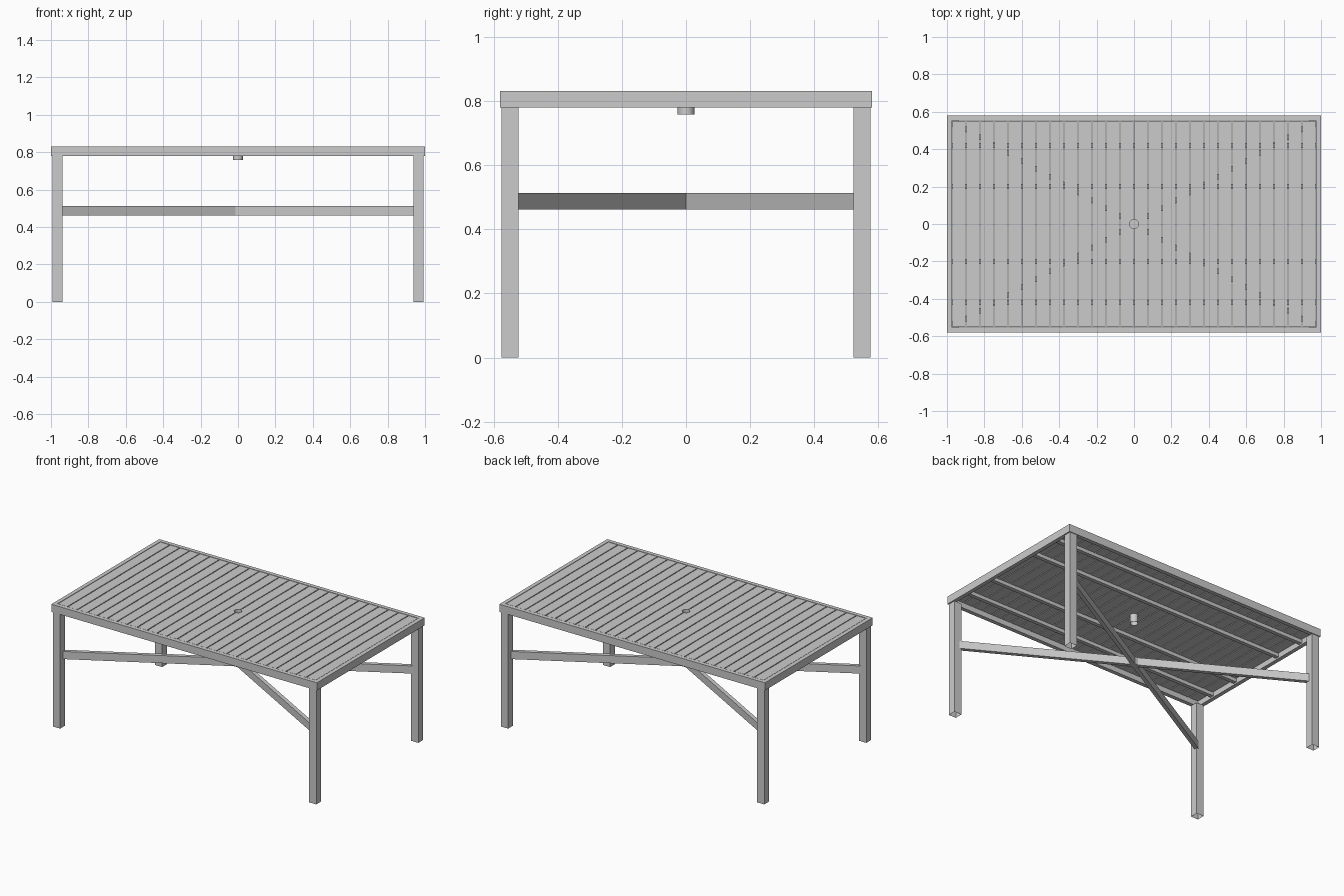
import bpy, bmesh, math
from mathutils import Matrix

if "Cube" in bpy.data.objects:
    bpy.data.objects.remove(bpy.data.objects["Cube"])

grey = bpy.data.materials.new("light grey")
grey.diffuse_color = (0.6, 0.6, 0.6, 1)
grey.use_nodes = True
grey.node_tree.nodes["Principled BSDF"].inputs["Base Color"].default_value = grey.diffuse_color


def finish(name, bm):
    mesh = bpy.data.meshes.new(name)
    bm.to_mesh(mesh)
    bm.free()
    mesh.materials.append(grey)
    obj = bpy.data.objects.new(name, mesh)
    bpy.context.collection.objects.link(obj)
    return obj


def box(name, x0, x1, y0, y1, z0, z1, turn=0.0, open_bottom=False):
    bm = bmesh.new()
    bmesh.ops.create_cube(bm, size=1)
    bmesh.ops.scale(bm, vec=(x1 - x0, y1 - y0, z1 - z0), verts=bm.verts)
    bmesh.ops.translate(bm, vec=((x0 + x1) / 2, (y0 + y1) / 2, (z0 + z1) / 2), verts=bm.verts)
    if turn:
        bmesh.ops.rotate(bm, matrix=Matrix.Rotation(turn, 3, 'Z'), verts=bm.verts)
    if open_bottom:
        low = [f for f in bm.faces if f.normal.z < -0.9]
        bmesh.ops.delete(bm, geom=low, context='FACES_ONLY')
    return finish(name, bm)


W, D, TOP, UNDER, RIM = 1.0, 0.58, 0.832, 0.78, 0.027

# Rim around the table top
for s, side in ((-1, "front"), (1, "back")):
    y = sorted((s * D, s * (D - RIM)))
    box(f"{side}_rim", -W, W, *y, UNDER, TOP)
for s, side in ((-1, "left"), (1, "right")):
    x = sorted((s * W, s * (W - RIM)))
    box(f"{side}_rim", *x, -D + RIM, D - RIM, UNDER, TOP)

# Slats across the top, with narrow gaps
COUNT, GAP = 26, 0.006
pitch = 2 * (W - RIM) / COUNT
slats = []
for i in range(COUNT):
    x = -W + RIM + i * pitch
    slats.append(box(f"slat_{i + 1}", x + GAP / 2, x + pitch - GAP / 2,
                     -D + RIM + GAP / 2, D - RIM - GAP / 2, 0.814, TOP - 0.001))

# Parasol hole through the middle slats
bm = bmesh.new()
bmesh.ops.create_cone(bm, cap_ends=True, segments=24, radius1=0.025, radius2=0.025, depth=0.2,
                      matrix=Matrix.Translation((0, 0, TOP)))
cutter = finish("hole_cutter", bm)
cutter.hide_render = True
cutter.hide_viewport = True
for slat in slats[COUNT // 2 - 1:COUNT // 2 + 1]:
    cut = slat.modifiers.new("parasol hole", 'BOOLEAN')
    cut.operation = 'DIFFERENCE'
    cut.object = cutter

# Parasol sleeve, an open ring under the hole
bm = bmesh.new()
rings = []
for r, z in ((0.026, 0.758), (0.026, TOP), (0.0235, TOP), (0.0235, 0.758)):
    rings.append([bm.verts.new((r * math.cos(a * math.tau / 24), r * math.sin(a * math.tau / 24), z))
                  for a in range(24)])
for k in range(4):
    a, b = rings[k], rings[(k + 1) % 4]
    for i in range(24):
        j = (i + 1) % 24
        bm.faces.new((a[i], a[j], b[j], b[i]))
for f in bm.faces:
    f.smooth = abs(f.calc_center_median().z - 0.795) < 0.02
sleeve = finish("parasol_sleeve", bm)

# Long rails supporting the slats
for i, y in enumerate((-0.42, -0.2, 0.2, 0.42)):
    box(f"rail_{i + 1}", -W + RIM, W - RIM, y - 0.013, y + 0.013, 0.79, 0.814)

# Hollow legs
for sx in (-1, 1):
    for sy in (-1, 1):
        x = sorted((sx * 0.937, sx * 0.992))
        y = sorted((sy * 0.522, sy * 0.575))
        name = ("front" if sy < 0 else "back") + ("_left_leg" if sx < 0 else "_right_leg")
        box(name, *x, *y, 0, UNDER, open_bottom=True)

# Diagonal braces crossing under the top, joined by a small block
angle = math.atan2(0.535, 0.95)
reach = math.hypot(0.535, 0.95)
for s, name in ((1, "rising_brace"), (-1, "falling_brace")):
    box(name, -reach, reach, -0.013, 0.013, 0.461, 0.513, turn=s * angle)
box("brace_joint", -0.013, 0.013, -0.023, 0.023, 0.461, 0.513)
